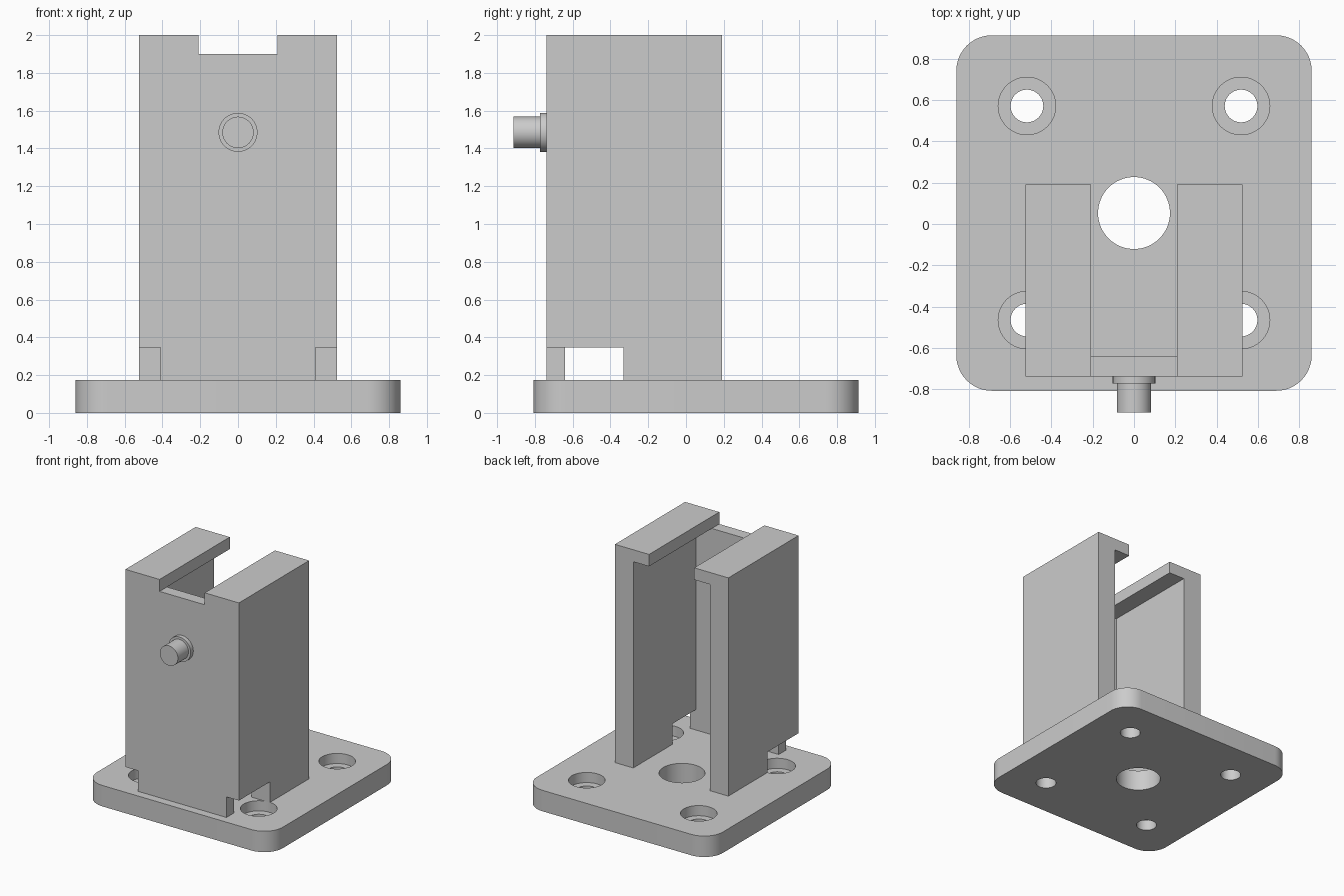
import bpy, bmesh
from mathutils import Matrix, Vector

cube = bpy.data.objects.get("Cube")
if cube:
    bpy.data.objects.remove(cube, do_unlink=True)

grey = bpy.data.materials.new("plain grey")
grey.use_nodes = True
COLOUR = (0.6, 0.6, 0.6, 1)
grey.diffuse_color = COLOUR
grey.node_tree.nodes["Principled BSDF"].inputs["Base Color"].default_value = COLOUR


def finish(name, bm):
    bmesh.ops.recalc_face_normals(bm, faces=bm.faces)
    mesh = bpy.data.meshes.new(name)
    bm.to_mesh(mesh)
    bm.free()
    mesh.materials.append(grey)
    obj = bpy.data.objects.new(name, mesh)
    bpy.context.collection.objects.link(obj)
    return obj


def box(name, x, y, z, corner=0):
    """Box from (low, high) spans, with optional rounded upright edges."""
    bm = bmesh.new()
    bmesh.ops.create_cube(bm, size=1)
    for v in bm.verts:
        v.co = Vector([s[0] if c < 0 else s[1] for s, c in zip((x, y, z), v.co)])
    if corner:
        upright = [e for e in bm.edges
                   if abs(e.verts[0].co.z - e.verts[1].co.z) > 0.01]
        bmesh.ops.bevel(bm, geom=upright, offset=corner, segments=12,
                        profile=0.5, affect='EDGES')
    return finish(name, bm)


def cylinder(name, centre, radius, length, axis='Z'):
    bm = bmesh.new()
    turn = Matrix.Rotation(1.5707963, 4, 'X') if axis == 'Y' else Matrix()
    bmesh.ops.create_cone(bm, cap_ends=True, segments=64, radius1=radius,
                          radius2=radius, depth=length,
                          matrix=Matrix.Translation(centre) @ turn)
    return finish(name, bm)


def activate(obj):
    bpy.ops.object.select_all(action='DESELECT')
    obj.select_set(True)
    bpy.context.view_layer.objects.active = obj


def cut(obj, cutters):
    for cutter in cutters:
        activate(obj)
        mod = obj.modifiers.new("cut", 'BOOLEAN')
        mod.operation = 'DIFFERENCE'
        mod.solver = 'EXACT'
        mod.object = cutter
        bpy.ops.object.modifier_apply(modifier=mod.name)
        bpy.data.objects.remove(cutter, do_unlink=True)


def smooth(obj):
    activate(obj)
    bpy.ops.object.shade_smooth_by_angle(angle=0.6)


BASE_TOP = 0.175
MID_Y = 0.053

# Rounded base plate with a centre bore and four counterbored screw holes
base = box("base_plate", (-0.86, 0.86), (-0.807, 0.913), (0, BASE_TOP), 0.172)
holes = [cylinder("centre_bore", (0, MID_Y, 0.1), 0.174, 0.6)]
for sx in (-1, 1):
    for sy in (-1, 1):
        x, y = sx * 0.518, MID_Y + sy * 0.518
        holes.append(cylinder("screw_hole", (x, y, 0.1), 0.079, 0.6))
        holes.append(cylinder("counterbore", (x, y, BASE_TOP + 0.115), 0.139, 0.4))
cut(base, holes)
smooth(base)

# Open-backed housing with a slotted roof
housing = box("housing", (-0.525, 0.525), (-0.738, 0.19), (BASE_TOP, 2))
cutters = [
    box("cavity", (-0.355, 0.355), (-0.64, 0.5), (0, 1.9)),
    box("roof_slot", (-0.209, 0.209), (-1, 0.5), (1.9, 2.2)),
]
# Screw access notches at the lower front corners
for s in (-1, 1):
    cutters.append(box("side_notch", sorted((s * 0.3, s * 0.7)), (-0.64, -0.33), (0, 0.347)))
    cutters.append(box("corner_notch", sorted((s * 0.41, s * 0.7)), (-1, -0.5), (0, 0.347)))
cut(housing, cutters)

# Stepped peg on the front wall
for name, radius, y0, y1 in (("peg_collar", 0.103, -0.773, -0.738),
                             ("peg_shaft", 0.083, -0.913, -0.773)):
    smooth(cylinder(name, (0, (y0 + y1) / 2, 1.485), radius, y1 - y0, 'Y'))
